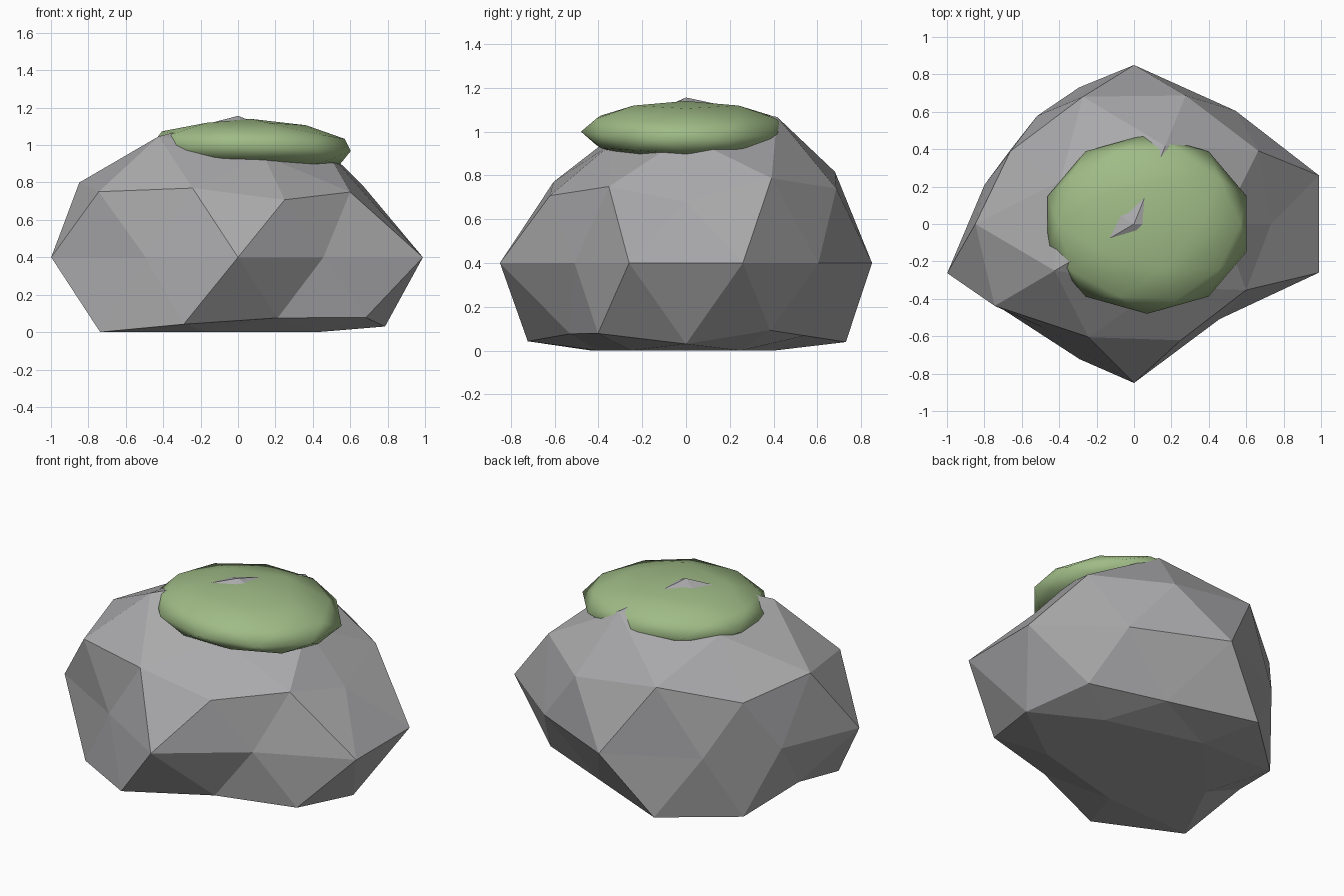
import bpy, bmesh, math
from mathutils import Vector

cube = bpy.data.objects.get("Cube")
if cube:
    bpy.data.objects.remove(cube)


def make_material(name, color):
    mat = bpy.data.materials.new(name)
    mat.use_nodes = True
    mat.diffuse_color = (*color, 1)
    mat.node_tree.nodes["Principled BSDF"].inputs["Base Color"].default_value = (*color, 1)
    return mat


def make_blob(name, material, shape, smooth):
    """Low-poly ball whose vertices are moved by the shape function."""
    bm = bmesh.new()
    bmesh.ops.create_icosphere(bm, subdivisions=2, radius=1)
    for vert in bm.verts:
        vert.co = shape(vert.co.copy())
    bmesh.ops.recalc_face_normals(bm, faces=bm.faces)
    for face in bm.faces:
        face.smooth = smooth
    mesh = bpy.data.meshes.new(name)
    bm.to_mesh(mesh)
    bm.free()
    mesh.materials.append(material)
    obj = bpy.data.objects.new(name, mesh)
    bpy.context.collection.objects.link(obj)
    return obj


# Boulder bulges: ring height -> (start angle, radius factors going round)
RINGS = {
    1.0: (0, [.945]),
    0.9: (0, [.85, .98, .88, .95, .8]),
    0.5: (36, [.92, .99, .95, .88, .83]),
    0.4: (0, [.78, .95, .87, .98, .86]),
    0.0: (18, [.99, .88, 1, .84, .8, 1, .8, 1, .74, .99]),
    -0.4: (36, [.86, 1.01, .82, 1, .9]),
    -0.5: (0, [.88, .79, .92, 1.02, .77]),
    -0.9: (36, [.95] * 5),
    -1.0: (0, [1]),
}


def rock_shape(co):
    start, factors = RINGS[round(co.z, 1)]
    angle = math.degrees(math.atan2(co.y, co.x)) - start
    count = len(factors)
    r = factors[round(angle * count / 360) % count]
    # Stretched sideways, with the underside flattened on the ground
    return Vector((co.x * r * 1.05, co.y * r * .85, max(0, .4 + co.z * r * .8)))


def moss_shape(co):
    p = Vector((.07 + co.x * .56, co.y * .48, 1 + co.z * .14))
    # The cushion droops over one side of the boulder
    p.z -= .08 * max(0, p.x - .2)
    return p


stone = make_material("stone grey", (.40, .40, .41))
green = make_material("moss green", (.35, .50, .24))

make_blob("boulder", stone, rock_shape, False)
make_blob("moss_cap", green, moss_shape, True)
